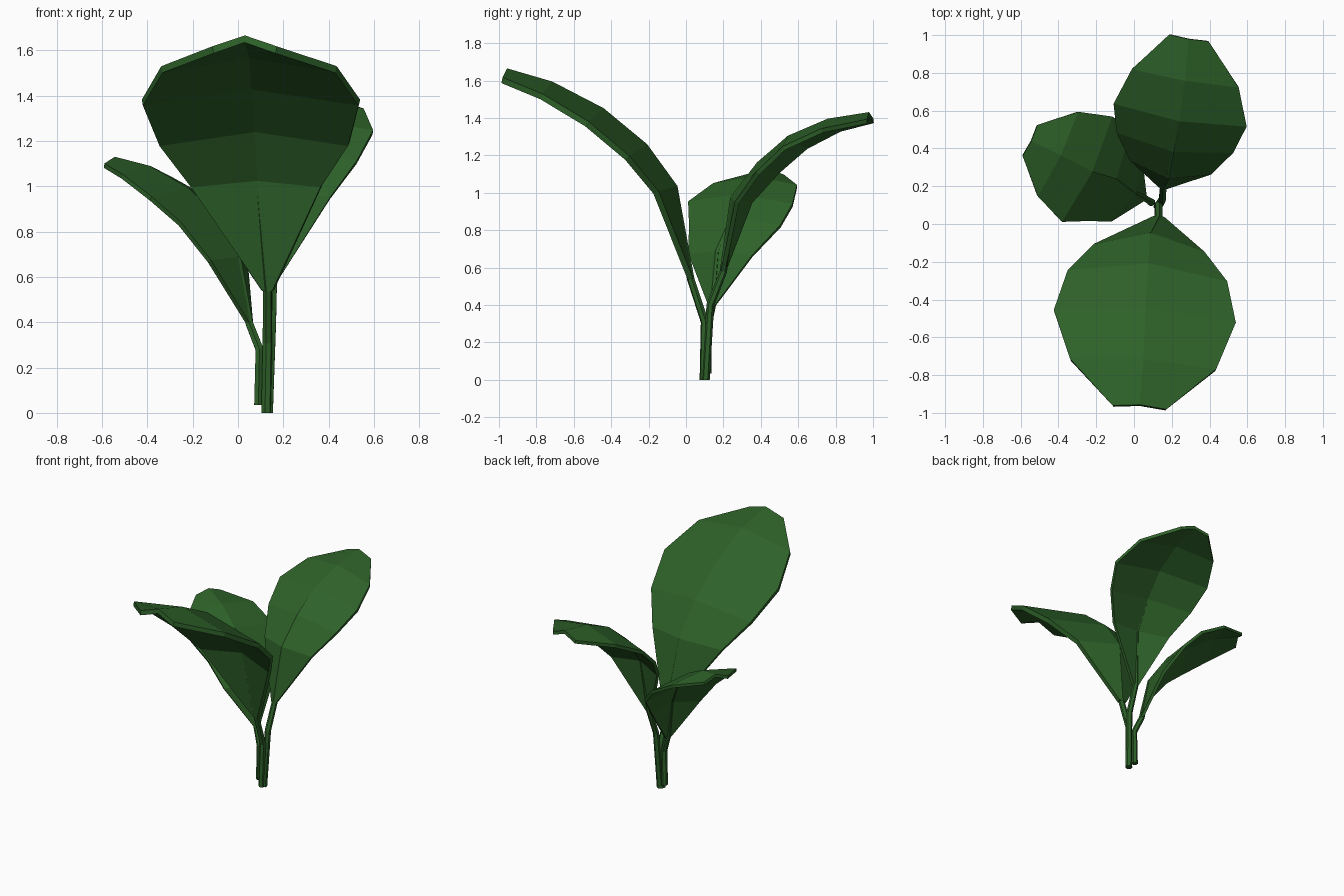
import bpy
from mathutils import Vector

if "Cube" in bpy.data.objects:
    bpy.data.objects.remove(bpy.data.objects["Cube"])

green = bpy.data.materials.new("leaf_green")
green.diffuse_color = (0.027, 0.12, 0.022, 1)
green.use_nodes = True
green.node_tree.nodes["Principled BSDF"].inputs["Base Color"].default_value = green.diffuse_color

# shared blade profile: half width and edge droop for each row, base to tip
WIDTHS = [0.025, 0.29, 0.42, 0.48, 0.385, 0.14]
DROOPS = [0.0, 0.085, 0.09, 0.085, 0.07, 0.05]


def blade(name, size, side, rib):
    """Low-poly leaf: three points per row, ridge along the rib, edges drooping."""
    side = Vector(side).normalized()
    rib = [Vector(p) for p in rib]
    verts, faces = [], []
    for i, p in enumerate(rib):
        tangent = (rib[min(i + 1, 5)] - rib[max(i - 1, 0)]).normalized()
        down = side.cross(tangent).normalized()
        if down.z > 0:
            down.negate()
        mid = p + down * DROOPS[i] * size
        verts += [mid - side * WIDTHS[i] * size, p, mid + side * WIDTHS[i] * size]
        if i:
            a = 3 * (i - 1)
            faces += [(a + j, a + j + 1, a + j + 4, a + j + 3) for j in (0, 1)]
    mesh = bpy.data.meshes.new(name)
    mesh.from_pydata(verts, [], faces)
    mesh.materials.append(green)
    ob = bpy.data.objects.new(name, mesh)
    bpy.context.collection.objects.link(ob)
    mod = ob.modifiers.new("thickness", 'SOLIDIFY')
    mod.thickness = 0.032 * size
    mod.offset = 0


def stem(name, size, points):
    """Six-sided stalk that thins out into the leaf rib."""
    curve = bpy.data.curves.new(name, 'CURVE')
    curve.dimensions = '3D'
    curve.bevel_depth = 0.023 * size
    curve.bevel_resolution = 1
    curve.use_fill_caps = True
    spline = curve.splines.new('POLY')
    spline.use_smooth = False
    spline.points.add(len(points) - 1)
    radii = [1, 0.95, 0.9, 0.7, 0.6, 0.5, 0.2]
    for sp, p, r in zip(spline.points, points, radii):
        sp.co = (*p, 1)
        sp.radius = r
    curve.materials.append(green)
    bpy.context.collection.objects.link(bpy.data.objects.new(name, curve))


# size, side direction, stalk points, rib points (base to tip)
PLANTS = {
    "front": (1.0, (0.99, -0.07, 0),
              [(0.125, 0.095, 0), (0.13, 0.1, 0.31)],
              [(0.13, 0.025, 0.54), (0.085, -0.06, 1.03), (0.075, -0.22, 1.25),
               (0.06, -0.45, 1.44), (0.05, -0.72, 1.58), (0.03, -0.96, 1.65)]),
    "back": (0.74, (0.985, -0.17, -0.01),
             [(0.135, 0.105, 0.0), (0.15, 0.13, 0.4)],
             [(0.155, 0.2, 0.58), (0.185, 0.25, 0.97), (0.21, 0.39, 1.155),
              (0.24, 0.55, 1.295), (0.27, 0.76, 1.385), (0.29, 0.98, 1.42)]),
    "side": (0.64, (0.43, 0.9, -0.02),
             [(0.09, 0.115, 0.035), (0.095, 0.115, 0.28)],
             [(0.05, 0.14, 0.395), (0.0, 0.165, 0.685), (-0.1, 0.245, 0.865),
              (-0.225, 0.28, 0.985), (-0.39, 0.365, 1.08), (-0.545, 0.44, 1.12)]),
}

for name, (size, side, stalk, rib) in PLANTS.items():
    blade(name + "_leaf", size, side, rib)
    stem(name + "_stem", 0.8 + 0.2 * size, stalk + rib[:5])
